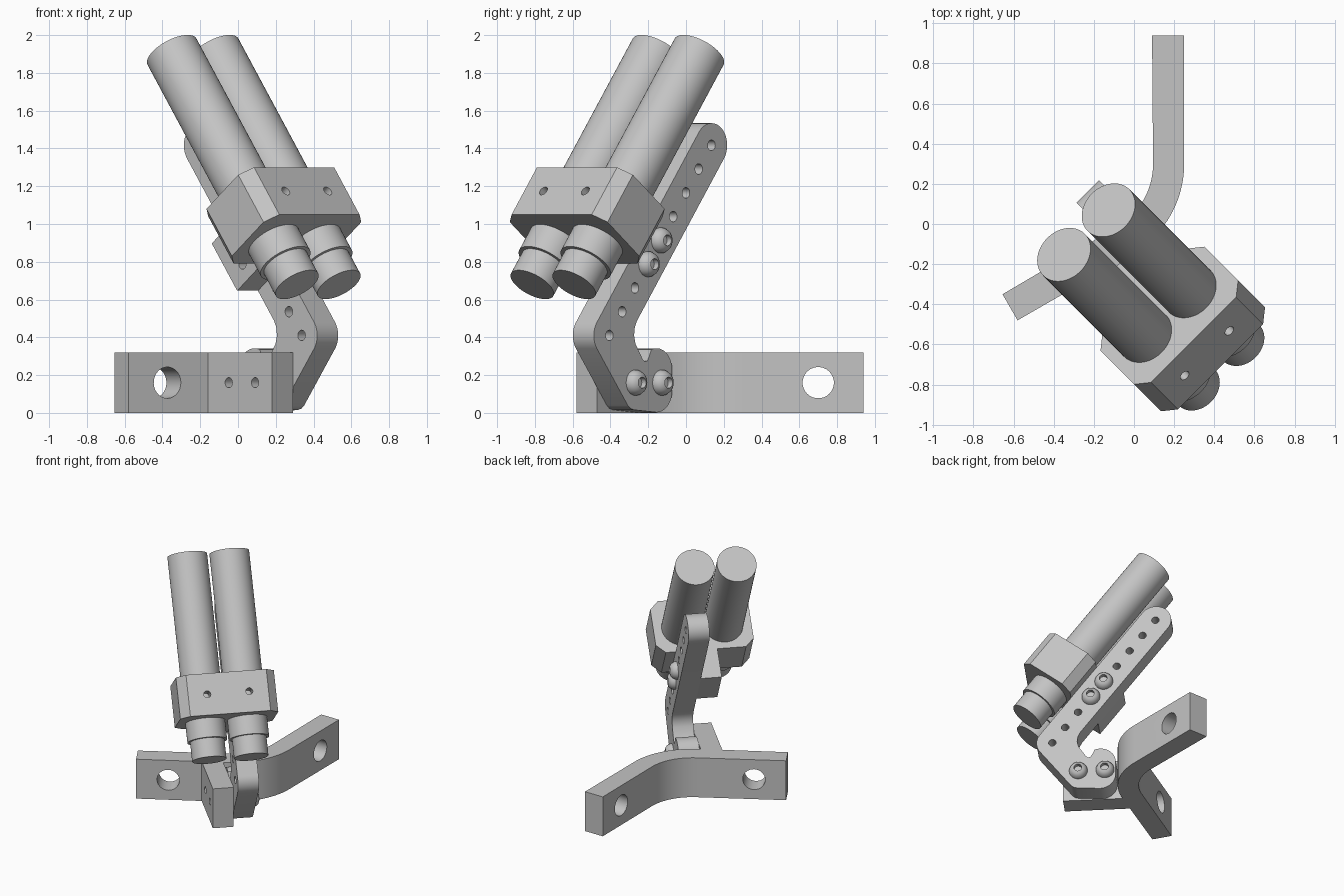
import bpy, bmesh, math
from mathutils import Vector

if "Cube" in bpy.data.objects:
    bpy.data.objects.remove(bpy.data.objects["Cube"])

grey = bpy.data.materials.new("plain grey")
grey.use_nodes = True
grey.diffuse_color = (0.55, 0.55, 0.55, 1)
grey.node_tree.nodes["Principled BSDF"].inputs["Base Color"].default_value = (0.55, 0.55, 0.55, 1)

# Slanted frame: U along the lug, N across the arm, D up the arm, E from arm to tubes
U = Vector((1, -1, 0)).normalized()
N = Vector((1, 1, 0)).normalized()
Z = Vector((0, 0, 1))
LEAN = math.radians(52.8)
D = -math.cos(LEAN) * U + math.sin(LEAN) * Z
E = math.sin(LEAN) * U + math.cos(LEAN) * Z
ELBOW = (0.603, 0.41)


def upright(u, z, n):
    return u * U + z * Z + n * N


def slanted(s, e, n):
    return upright(*ELBOW, n) + s * D + e * E


def finish(name, bm):
    bmesh.ops.remove_doubles(bm, verts=bm.verts, dist=1e-5)
    bmesh.ops.recalc_face_normals(bm, faces=bm.faces)
    mesh = bpy.data.meshes.new(name)
    bm.to_mesh(mesh)
    bm.free()
    mesh.materials.append(grey)
    obj = bpy.data.objects.new(name, mesh)
    bpy.context.collection.objects.link(obj)
    return obj


def prism(name, outline, place, lo, hi):
    """Extrude a flat outline from lo to hi; place maps (a, b, height) to the world."""
    bm = bmesh.new()
    face = bm.faces.new([bm.verts.new(place(a, b, lo)) for a, b in outline])
    step = place(0, 0, hi) - place(0, 0, lo)
    new = bmesh.ops.extrude_face_region(bm, geom=[face], use_keep_orig=True)["geom"]
    bmesh.ops.translate(bm, vec=step, verts=[g for g in new if isinstance(g, bmesh.types.BMVert)])
    return finish(name, bm)


def lathe(bm, base, axis, profile, steps=40):
    """Revolve (radius, height) points about an axis."""
    side = axis.orthogonal().normalized()
    verts = [bm.verts.new(base + side * r + axis * h) for r, h in profile]
    edges = [bm.edges.new(pair) for pair in zip(verts, verts[1:])]
    bmesh.ops.spin(bm, geom=verts + edges, cent=base, axis=axis,
                   angle=2 * math.pi, steps=steps, use_merge=False)


def drill(obj, holes):
    """Cut round holes given as (start, axis, radius, length)."""
    bm = bmesh.new()
    for start, axis, r, length in holes:
        lathe(bm, start, axis, [(0, 0), (r, 0), (r, length), (0, length)], 28)
    cutter = finish("hole_cutter", bm)
    cutter.hide_render = True
    mod = obj.modifiers.new("holes", "BOOLEAN")
    mod.object, mod.operation, mod.solver = cutter, "DIFFERENCE", "EXACT"
    graph = bpy.context.evaluated_depsgraph_get()
    mesh = bpy.data.meshes.new_from_object(obj.evaluated_get(graph))
    obj.modifiers.clear()
    obj.data = mesh
    bpy.data.objects.remove(cutter)


def smooth(obj):
    bpy.ops.object.select_all(action="DESELECT")
    obj.select_set(True)
    bpy.context.view_layer.objects.active = obj
    bpy.ops.object.shade_smooth_by_angle(angle=math.radians(28))


def arc(cx, cy, r, start, end, count=14):
    angles = [math.radians(start + (end - start) * i / count) for i in range(count + 1)]
    return [(cx + r * math.cos(a), cy + r * math.sin(a)) for a in angles]


# Base bracket: two arms joined by a bend, with a lug pointing forward
bend = (-0.27, 0.30)
outline = [(-0.655, -0.35), (-0.58, -0.48), (-0.16, -0.2375), (0.18, -0.58),
           (0.29, -0.47), (-0.022, -0.158)]
outline += arc(*bend, 0.52, -60, 0, 20) + [(0.25, 0.94), (0.09, 0.94)]
outline += arc(*bend, 0.365, 0, -60, 20)
base = prism("base_bracket", outline, lambda x, y, z: Vector((x, y, z)), 0, 0.32)
across = Vector((-0.5, 0.866, 0))
LUG_SCREWS = [(0.212, 0.16), (0.41, 0.16)]
drill(base, [(Vector((-0.375, -0.36, 0.16)) - across * 0.1, across, 0.083, 0.4),
             (Vector((0, 0.70, 0.16)), Vector((1, 0, 0)), 0.083, 0.4)]
      + [(upright(u, z, -0.35), N, 0.027, 0.3) for u, z in LUG_SCREWS])
smooth(base)

# Perforated hooked arm
HALF, PITCH = 0.117, 0.158
lean = 90 - math.degrees(LEAN)
tip = [ELBOW[0] - 8 * PITCH * math.cos(LEAN), ELBOW[1] + 8 * PITCH * math.sin(LEAN)]
outline = arc(*tip, HALF, lean, lean + 180, 24)
outline += [(0.395, 0.49), (0.413, 0.455), (0.419, 0.41), (0.408, 0.365),
            (0.355, 0.285), (0.338, 0.27), (0.32, 0.275), (0.305, 0.30)]
outline += arc(0.25, 0.225, HALF, 70, 180) + arc(0.25, 0.12, HALF, 180, 270)
outline += [(0.42, 0.016), (0.447, 0.024), (0.466, 0.04)]
outline += arc(*ELBOW, HALF, -lean, lean)
arm = prism("perforated_arm", outline, upright, -0.127, 0.03)
drill(arm, [(slanted(i * PITCH, 0, -0.2), N, 0.028, 0.3) for i in range(9)]
      + [(upright(u, z, -0.2), N, 0.028, 0.3) for u, z in LUG_SCREWS])
smooth(arm)

# Spacer block between arm and clamp
spacer = prism("spacer_block", [(0.386, -HALF), (0.70, -HALF), (0.70, 0.13), (0.386, 0.13)],
               slanted, -0.283, -0.127)
drill(spacer, [(slanted(i * PITCH, 0, -0.35), N, 0.027, 0.3) for i in (3, 4)])
smooth(spacer)

# Button head screws
heads = [upright(u, z, 0.03) for u, z in LUG_SCREWS] + [slanted(i * PITCH, 0, 0.03) for i in (3, 4)]
for i, place in enumerate(heads):
    bm = bmesh.new()
    lathe(bm, place, N, [(0, -0.2), (0.026, -0.2), (0.026, 0), (0.068, 0), (0.067, 0.012),
                         (0.058, 0.032), (0.045, 0.045), (0.029, 0.052), (0.029, 0.02), (0, 0.02)], 32)
    smooth(finish(f"screw_{i + 1}", bm))

# Chamfered clamp around both tubes
MID, WIDE, BACK, FRONT, CUT = -0.198, 0.366, 0.12, 0.55, 0.066
half = [(WIDE - CUT, BACK), (WIDE, BACK + CUT), (WIDE, FRONT - CUT), (WIDE - CUT, FRONT)]
outline = half + [(-n, e) for n, e in reversed(half)]
clamp = prism("tube_clamp", outline, lambda n, e, s: slanted(s, e, MID + n), 0.386, 0.70)
TUBES = (MID - 0.157, MID + 0.157)
drill(clamp, [(slanted(0.543, 0.44, n), E, 0.026, 0.2) for n in TUBES])
smooth(clamp)

# Twin tubes with stepped lower ends
for name, n in zip(("right_tube", "left_tube"), TUBES):
    bm = bmesh.new()
    lathe(bm, slanted(0, 0.317, n), D, [(0, 0.097), (0.127, 0.097), (0.127, 0.24), (0.147, 0.24),
                                        (0.147, 1.645), (0, 1.645)], 64)
    smooth(finish(name, bm))
